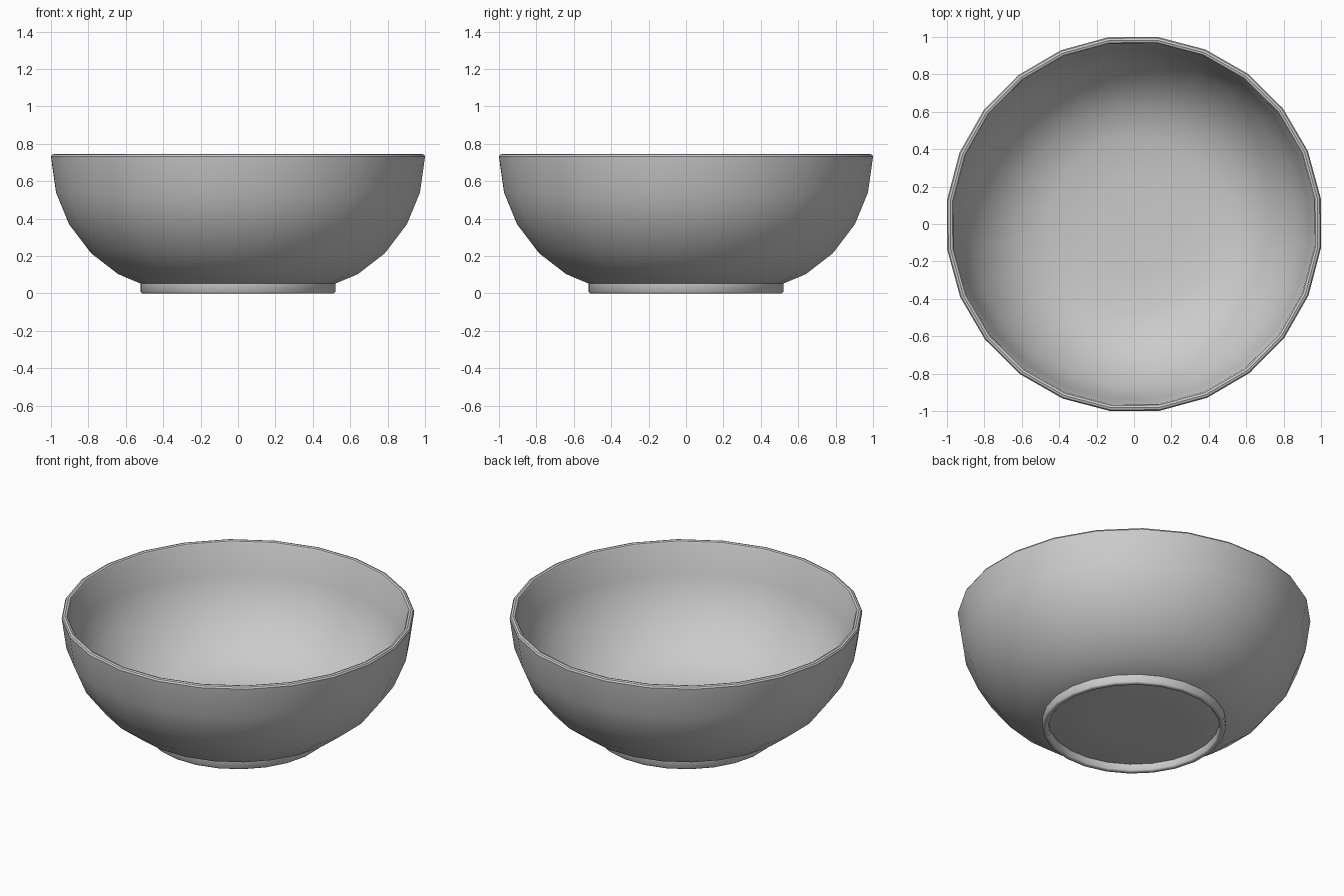
import bpy, bmesh, math

if "Cube" in bpy.data.objects:
    bpy.data.objects.remove(bpy.data.objects["Cube"])

SIDES = 24
PHASE = math.radians(7.8)
K = 1.008  # silhouette half-width to corner radius


def lathe(name, profile, closed=False, angle=35):
    """Revolve an (r, z) profile; points with r = 0 become poles."""
    bm = bmesh.new()
    rings = []
    for r, z in profile:
        if r == 0:
            rings.append([bm.verts.new((0, 0, z))] * SIDES)
        else:
            rings.append([bm.verts.new((r * K * math.cos(PHASE + i * math.tau / SIDES),
                                        r * K * math.sin(PHASE + i * math.tau / SIDES), z))
                          for i in range(SIDES)])
    pairs = list(zip(rings, rings[1:]))
    if closed:
        pairs.append((rings[-1], rings[0]))
    for a, b in pairs:
        for i in range(SIDES):
            j = (i + 1) % SIDES
            bm.faces.new(list(dict.fromkeys((a[i], a[j], b[j], b[i]))))
    bmesh.ops.recalc_face_normals(bm, faces=bm.faces)
    mesh = bpy.data.meshes.new(name)
    bm.to_mesh(mesh)
    bm.free()
    ob = bpy.data.objects.new(name, mesh)
    bpy.context.collection.objects.link(ob)
    bpy.ops.object.select_all(action='DESELECT')
    ob.select_set(True)
    bpy.context.view_layer.objects.active = ob
    bpy.ops.object.shade_smooth_by_angle(angle=math.radians(angle))
    return ob


# Bowl shell: underside, outer wall, rounded rim, inner wall, floor
lathe("bowl", [
    (0, 0.035), (0.25, 0.036), (0.47, 0.042), (0.525, 0.055), (0.64, 0.103),
    (0.785, 0.215), (0.903, 0.37), (0.973, 0.54), (1.0, 0.732),
    (0.994, 0.742), (0.982, 0.746), (0.970, 0.742), (0.964, 0.732),
    (0.938, 0.548), (0.870, 0.388), (0.760, 0.240), (0.622, 0.135),
    (0.46, 0.086), (0.24, 0.072), (0, 0.070)])

# Foot ring with softened lower edge
lathe("foot_ring", [
    (0.52, 0.056), (0.52, 0.007), (0.513, 0.0), (0.494, 0.0),
    (0.487, 0.007), (0.487, 0.056)], closed=True, angle=50)
